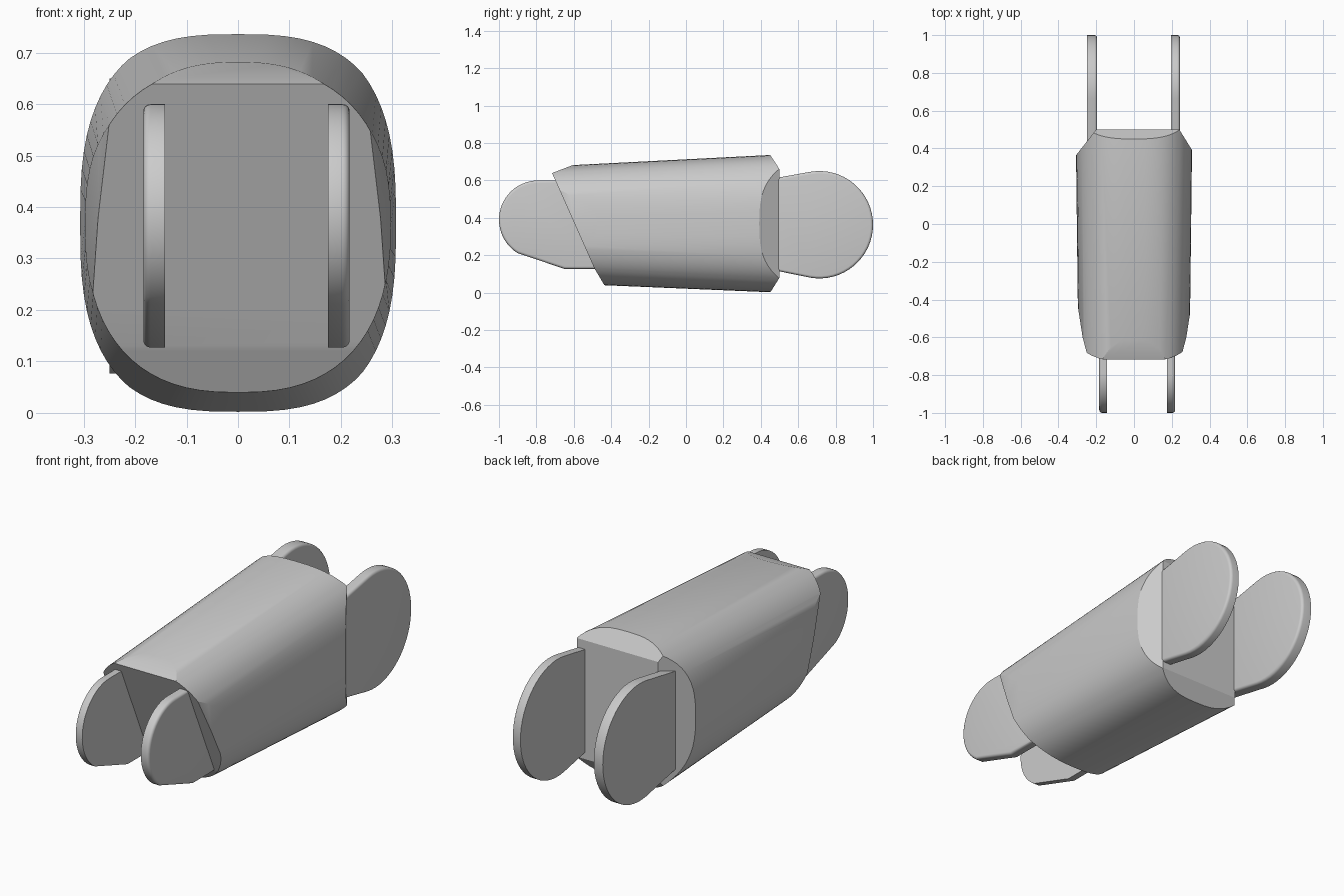
import bpy, bmesh, math
from mathutils import Vector

if "Cube" in bpy.data.objects:
    bpy.data.objects.remove(bpy.data.objects["Cube"])

grey = bpy.data.materials.new("plain grey")
grey.use_nodes = True
GREY = (0.6, 0.6, 0.6, 1)
grey.diffuse_color = GREY
grey.node_tree.nodes["Principled BSDF"].inputs["Base Color"].default_value = GREY


def finish(bm, name):
    bmesh.ops.recalc_face_normals(bm, faces=bm.faces)
    mesh = bpy.data.meshes.new(name)
    bm.to_mesh(mesh)
    bm.free()
    mesh.materials.append(grey)
    obj = bpy.data.objects.new(name, mesh)
    bpy.context.collection.objects.link(obj)
    bpy.ops.object.select_all(action='DESELECT')
    obj.select_set(True)
    bpy.context.view_layer.objects.active = obj
    bpy.ops.object.shade_smooth_by_angle(angle=math.radians(25))
    return obj


def section(bm, y, half_x, low, high, power, count=72):
    """Rounded cross-section ring."""
    ring = []
    for i in range(count):
        a = math.tau * i / count
        c, s = math.cos(a), math.sin(a)
        x = half_x * math.copysign(abs(c) ** (2 / power), c)
        z = (low + high) / 2 + (high - low) / 2 * math.copysign(abs(s) ** (2 / power), s)
        ring.append(bm.verts.new((x, y, z)))
    return ring


def cut(bm, p, q, axis):
    """Slice flat through p and q, parallel to axis, keeping the middle."""
    p, q = Vector(p), Vector(q)
    normal = (q - p).cross(Vector(axis)).normalized()
    if normal.dot(Vector((0, -0.1, 0.37)) - p) > 0:
        normal = -normal
    result = bmesh.ops.bisect_plane(bm, geom=bm.verts[:] + bm.edges[:] + bm.faces[:],
                                    plane_co=p, plane_no=normal, clear_outer=True, dist=1e-5)
    edges = [e for e in result["geom_cut"] if isinstance(e, bmesh.types.BMEdge) and e.is_boundary]
    if edges:
        bmesh.ops.holes_fill(bm, edges=edges, sides=0)


# Body: lofted rounded tube, then planed off at both ends
bm = bmesh.new()
front = section(bm, -0.80, 0.293, 0.055, 0.672, 2.35)
back = section(bm, 0.55, 0.309, -0.002, 0.741, 2.9)
for i in range(len(front)):
    j = (i + 1) % len(front)
    bm.faces.new((front[i], front[j], back[j], back[i]))
bm.faces.new(front)
bm.faces.new(back)

side_cuts = [  # y, z pairs
    ((-0.74, 0.55), (-0.74, 0.63)),
    ((-0.74, 0.55), (-0.49, 0.13)),
    ((-0.74, 0.63), (-0.61, 0.68)),
    ((-0.49, 0.13), (-0.45, 0.04)),
    ((0.50, 0.10), (0.50, 0.66)),
    ((0.45, 0.736), (0.50, 0.66)),
    ((0.45, 0.0), (0.50, 0.08)),
]
for a, b in side_cuts:
    cut(bm, (0, *a), (0, *b), (1, 0, 0))
plan_cuts = [  # x, y pairs
    ((0.24, -0.74), (0.277, -0.60)),
    ((0.277, -0.60), (0.305, -0.42)),
    ((-0.235, -0.74), (-0.272, -0.60)),
    ((-0.272, -0.60), (-0.30, -0.42)),
    ((0.24, 0.50), (0.308, 0.39)),
    ((-0.20, 0.50), (-0.31, 0.36)),
]
for a, b in plan_cuts:
    cut(bm, (*a, 0), (*b, 0), (0, 0, 1))
bmesh.ops.remove_doubles(bm, verts=bm.verts, dist=0.002)
finish(bm, "body")


def plate(name, outline, x_flat, x_round, radius=0.014):
    """Flat lug whose rim is rounded on the x_round side."""
    bm = bmesh.new()
    bottom = bm.faces.new([bm.verts.new((x_flat, y, z)) for y, z in outline])
    top = bmesh.ops.extrude_face_region(bm, geom=[bottom], use_keep_orig=True)["geom"]
    bmesh.ops.translate(bm, vec=(x_round - x_flat, 0, 0),
                        verts=[v for v in top if isinstance(v, bmesh.types.BMVert)])
    rim = [e for e in bm.edges if all(abs(v.co.x - x_round) < 1e-4 for v in e.verts)]
    bmesh.ops.bevel(bm, geom=rim, offset=radius, segments=4, profile=0.5,
                    affect='EDGES', clamp_overlap=True)
    finish(bm, name)


def arc(cy, cz, r, start, end, count):
    angles = [math.radians(start + (end - start) * i / count) for i in range(count + 1)]
    return [(cy + r * math.cos(a), cz + r * math.sin(a)) for a in angles]


# Rear lugs: round ends with slightly flared straight sides
rear = [(0.42, 0.105)] + arc(0.713, 0.363, 0.287, -100, 100, 32) + [(0.42, 0.602)]
rear[0] = (0.42, 0.13)
plate("rear_lug_left", rear, 0.195, 0.243)
plate("rear_lug_right", rear, -0.25, -0.195)

# Front lugs: round nose with a sloping lower edge
nose = [(-0.46, 0.60)] + arc(-0.79, 0.39, 0.21, 90, 238, 24) + [(-0.65, 0.127), (-0.44, 0.127)]
plate("front_lug_left", nose, 0.175, 0.217)
plate("front_lug_right", nose, -0.142, -0.184)
